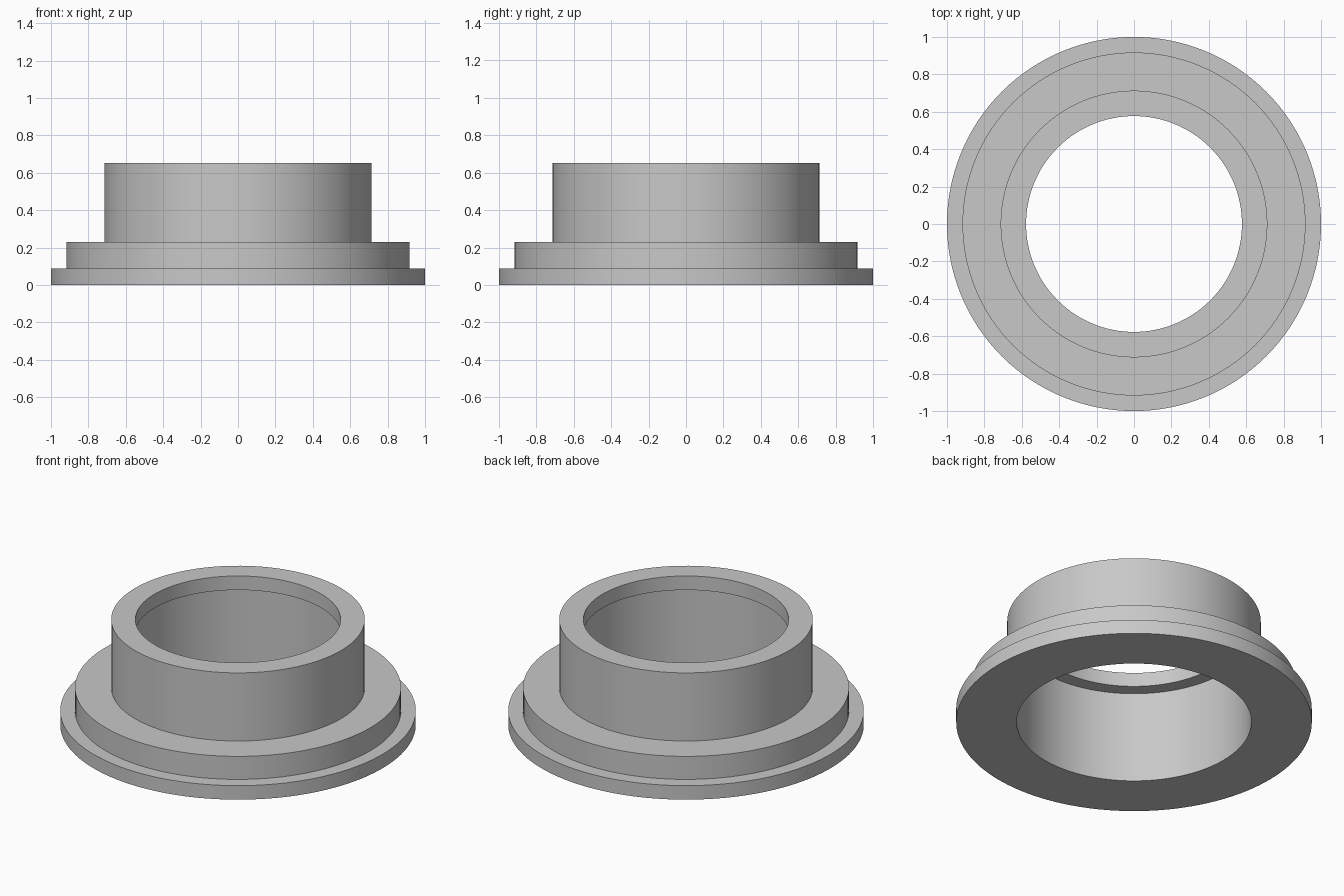
import bpy
import bmesh
import math
from mathutils import Matrix

SEGMENTS = 128

# Remove the default cube
cube = bpy.data.objects.get("Cube")
if cube:
    bpy.data.objects.remove(cube, do_unlink=True)

# Plain grey material
grey = bpy.data.materials.new("plain grey")
grey.use_nodes = True
colour = (0.58, 0.58, 0.58, 1.0)
grey.diffuse_color = colour
grey.node_tree.nodes["Principled BSDF"].inputs["Base Color"].default_value = colour


def lathe(name, profile, material):
    """Revolve a closed (radius, height) profile around z."""
    bm = bmesh.new()
    rings = []
    for i in range(SEGMENTS):
        turn = Matrix.Rotation(math.tau * i / SEGMENTS, 3, "Z")
        rings.append([bm.verts.new(turn @ Matrix.Identity(3).col[0] * r) for r, z in profile])
        for vert, (r, z) in zip(rings[-1], profile):
            vert.co.z = z
    count = len(profile)
    for i, ring in enumerate(rings):
        following = rings[(i + 1) % SEGMENTS]
        for j in range(count):
            k = (j + 1) % count
            bm.faces.new((ring[j], following[j], following[k], ring[k]))
    bmesh.ops.recalc_face_normals(bm, faces=bm.faces)
    mesh = bpy.data.meshes.new(name)
    bm.to_mesh(mesh)
    bm.free()
    mesh.materials.append(material)
    obj = bpy.data.objects.new(name, mesh)
    bpy.context.collection.objects.link(obj)
    return obj


# Stepped flange and collar, with a bore that narrows to a lip at the top
profile = [
    (0.66, 0.0), (1.0, 0.0), (1.0, 0.087),      # base flange
    (0.917, 0.087), (0.917, 0.23),              # middle step
    (0.713, 0.23), (0.713, 0.653),              # collar
    (0.577, 0.653), (0.577, 0.566),             # inner lip
    (0.66, 0.566),                              # bore
]
bushing = lathe("flanged_bushing", profile, grey)

# Smooth walls, sharp steps
bpy.ops.object.select_all(action="DESELECT")
bushing.select_set(True)
bpy.context.view_layer.objects.active = bushing
bpy.ops.object.shade_smooth_by_angle(angle=math.radians(30))
